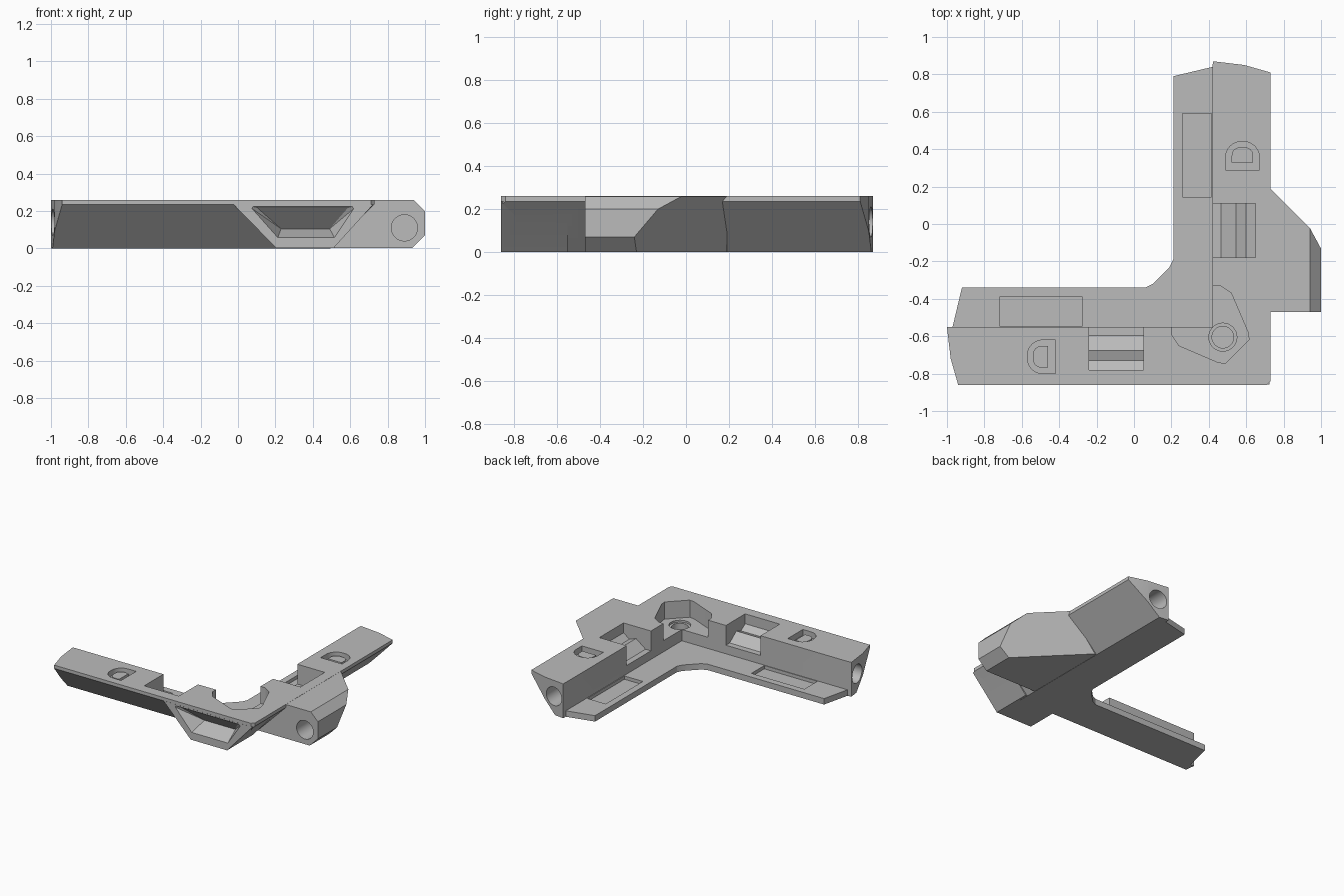
import bpy, bmesh, math

if "Cube" in bpy.data.objects:
    bpy.data.objects.remove(bpy.data.objects["Cube"])

grey = bpy.data.materials.new("plain grey")
grey.use_nodes = True
grey.diffuse_color = (0.5, 0.5, 0.5, 1)
grey.node_tree.nodes["Principled BSDF"].inputs["Base Color"].default_value = (0.5, 0.5, 0.5, 1)


def flip(p):
    """Mirror a point across the diagonal of the corner."""
    return (-p[1] - 0.13, -p[0] - 0.13, *p[2:])


def finish(name, bm):
    bmesh.ops.recalc_face_normals(bm, faces=bm.faces)
    mesh = bpy.data.meshes.new(name)
    bm.to_mesh(mesh)
    bm.free()
    mesh.materials.append(grey)
    obj = bpy.data.objects.new(name, mesh)
    bpy.context.collection.objects.link(obj)
    return obj


def prism(name, profile, axis, start, end, mirrored=False):
    """Extrude a flat profile along one axis."""
    place = {"x": lambda u, v, w: (w, u, v),
             "y": lambda u, v, w: (u, w, v),
             "z": lambda u, v, w: (u, v, w)}[axis]
    bm = bmesh.new()
    rings = []
    for w in (start, end):
        pts = [place(u, v, w) for u, v in profile]
        rings.append([bm.verts.new(flip(p) if mirrored else p) for p in pts])
    bm.faces.new(rings[0])
    bm.faces.new(rings[1])
    n = len(profile)
    for i in range(n):
        j = (i + 1) % n
        bm.faces.new((rings[0][i], rings[0][j], rings[1][j], rings[1][i]))
    return finish(name, bm)


def hull(name, points):
    bm = bmesh.new()
    for p in points:
        bm.verts.new(p)
    bmesh.ops.convex_hull(bm, input=bm.verts)
    return finish(name, bm)


def combine(target, tool, operation):
    mod = target.modifiers.new(operation, "BOOLEAN")
    mod.operation = operation
    mod.solver = "EXACT"
    mod.object = tool
    bpy.context.view_layer.objects.active = target
    bpy.ops.object.modifier_apply(modifier=mod.name)
    bpy.data.objects.remove(tool)


def circle(u, v, r, n=32):
    return [(u + r * math.cos(i * math.tau / n), v + r * math.sin(i * math.tau / n))
            for i in range(n)]


def rect(u0, u1, v0, v1):
    return [(u0, v0), (u1, v0), (u1, v1), (u0, v1)]


def d_shape(x, y, w, h):
    """Flat side towards +x, rounded corners towards -x."""
    r = w * 0.55
    pts = [(x + w / 2, y - h / 2), (x + w / 2, y + h / 2)]
    for cy, a0 in ((y + h / 2 - r, 90), (y - h / 2 + r, 180)):
        for k in range(7):
            a = math.radians(a0 + 15 * k)
            pts.append((x - w / 2 + r + r * math.cos(a), cy + r * math.sin(a)))
    return pts


# L-shaped body
half = [(0.1, -0.32), (0.06, -0.34), (-0.92, -0.34), (-0.97, -0.55), (-1, -0.552),
        (-0.98, -0.72), (-0.94, -0.86), (0.71, -0.86)]
outline = half + [flip(p) for p in reversed(half)]
body = prism("corner_bracket", outline, "z", 0, 0.26)

# Low inner ledge and slanted underside on both arms
combine(body, prism("inner_space", [(-1.2, -0.55), (0.42, -0.55), (0.42, 1.2), (-1.2, 1.2)],
                    "z", 0.045, 0.4), "DIFFERENCE")
for m in (False, True):
    combine(body, prism("undercut", [(-0.86, 0.235), (-0.615, -0.01), (-0.615, -0.2),
                                     (-1.1, -0.2), (-1.1, 0.235)], "x", -1.3, 1.3, m), "DIFFERENCE")

# Front gusset with a hollow
combine(body, prism("gusset", [(-0.025, 0.236), (0.205, 0.001), (0.51, 0.001), (0.724, 0.236)],
                    "y", -0.859, -0.55), "UNION")
combine(body, hull("gusset_hollow", [
    (0.05, -0.88, 0.23), (0.64, -0.88, 0.23), (0.21, -0.88, 0.05), (0.52, -0.88, 0.05),
    (0.1, -0.845, 0.22), (0.59, -0.845, 0.22), (0.23, -0.73, 0.105), (0.49, -0.73, 0.105)]),
    "DIFFERENCE")

# Side lug, undercut at the back
lug = prism("side_lug", [(0.46, 0.001), (0.93, 0.001), (0.999, 0.07), (0.999, 0.2),
                         (0.94, 0.259), (0.46, 0.259)], "y", -0.47, 0.5)
bm = bmesh.new()
bm.from_mesh(lug.data)
cut = bmesh.ops.bisect_plane(bm, geom=bm.verts[:] + bm.edges[:] + bm.faces[:],
                             plane_co=(0.94, -0.02, 0.26), plane_no=(1, 1, -0.85),
                             clear_outer=True)
edges = [e for e in cut["geom_cut"] if isinstance(e, bmesh.types.BMEdge)]
bmesh.ops.contextual_create(bm, geom=edges)
# Trim the part that would rise beside the long arm's slope
cut = bmesh.ops.bisect_plane(bm, geom=bm.verts[:] + bm.edges[:] + bm.faces[:],
                             plane_co=(0, 0.19, 0), plane_no=(0, 1, 0), clear_outer=True)
edges = [e for e in cut["geom_cut"] if isinstance(e, bmesh.types.BMEdge)]
if edges:
    bmesh.ops.contextual_create(bm, geom=edges)
bmesh.ops.recalc_face_normals(bm, faces=bm.faces)
bm.to_mesh(lug.data)
bm.free()
combine(body, lug, "UNION")
combine(body, prism("lug_hole", circle(0.89, 0.11, 0.07), "y", -0.6, -0.27), "DIFFERENCE")

# Corner seat with a blind countersunk screw hole
edge = [(0.2, -0.53), (0.2, -0.59), (0.24, -0.65), (0.45, -0.74), (0.49, -0.745)]
seat = edge + [flip(p) for p in reversed(edge)]
combine(body, prism("corner_seat", seat + [(0.4, -0.53)], "z", 0.13, 0.4), "DIFFERENCE")
combine(body, prism("countersink", circle(0.475, -0.605, 0.075), "z", 0.115, 0.3), "DIFFERENCE")
combine(body, prism("screw_hole", circle(0.475, -0.605, 0.058), "z", 0.03, 0.3), "DIFFERENCE")

# Details repeated on both arms
for m in (False, True):
    combine(body, prism("ledge_recess", rect(-0.72, -0.275, -0.545, -0.39),
                        "z", 0.02, 0.09, m), "DIFFERENCE")
    combine(body, prism("latch_notch", [(-0.5, 0.3), (-0.5, 0.11), (-0.595, 0.11), (-0.675, 0.17),
                                        (-0.73, 0.15), (-0.78, 0.185), (-0.78, 0.3)],
                        "x", -0.24, 0.05, m), "DIFFERENCE")
    combine(body, prism("end_hole", circle(-0.635, 0.14, 0.07), "x", -1.2, -0.8, m), "DIFFERENCE")
    combine(body, prism("rounded_recess", d_shape(-0.495, -0.71, 0.15, 0.18),
                        "z", 0.215, 0.3, m), "DIFFERENCE")
    combine(body, prism("rounded_boss", d_shape(-0.5, -0.71, 0.08, 0.115),
                        "z", 0.205, 0.245, m), "UNION")

# Clean up and shade
bpy.ops.object.select_all(action="DESELECT")
body.select_set(True)
bpy.context.view_layer.objects.active = body
bpy.ops.object.shade_smooth_by_angle(angle=math.radians(25))
